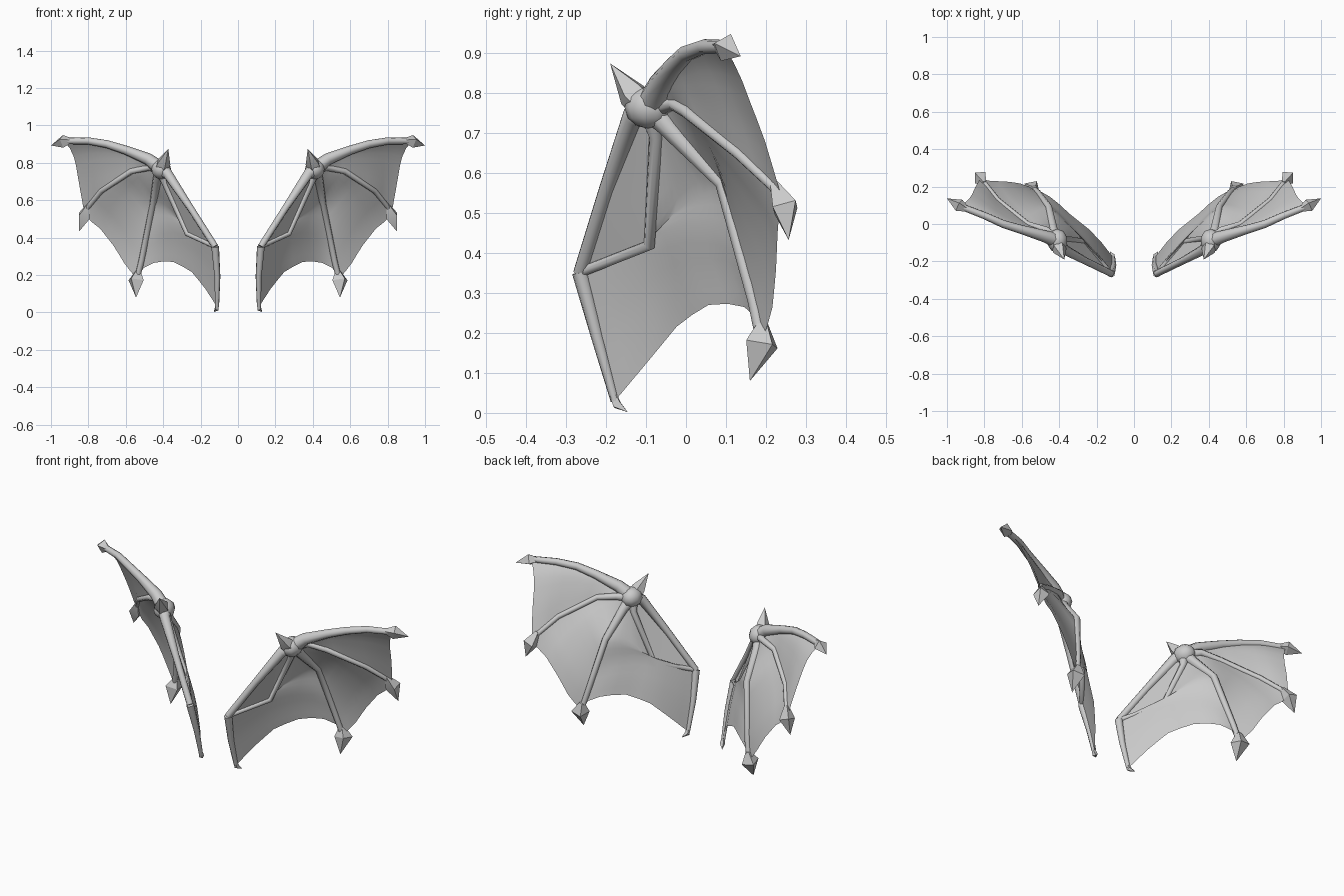
import bpy, bmesh
from mathutils import Vector, Matrix

if "Cube" in bpy.data.objects:
    bpy.data.objects.remove(bpy.data.objects["Cube"])

grey = bpy.data.materials.new("bone_grey")
grey.diffuse_color = (0.6, 0.6, 0.6, 1)
grey.use_nodes = True
grey.node_tree.nodes["Principled BSDF"].inputs["Base Color"].default_value = grey.diffuse_color


def finish(name, bm, angle=0.7):
    """Turn a right-hand part into an object mirrored to the left wing."""
    bmesh.ops.recalc_face_normals(bm, faces=bm.faces)
    me = bpy.data.meshes.new(name)
    bm.to_mesh(me)
    bm.free()
    me.materials.append(grey)
    ob = bpy.data.objects.new(name, me)
    bpy.context.collection.objects.link(ob)
    ob.modifiers.new("mirror", 'MIRROR').use_mirror_merge = False
    bpy.ops.object.select_all(action='DESELECT')
    ob.select_set(True)
    bpy.context.view_layer.objects.active = ob
    bpy.ops.object.shade_smooth_by_angle(angle=angle)
    return ob


def sweep(name, path, radii, sides=8, angle=0.9):
    """Tapered tube along a path; a zero radius makes a pointed end."""
    pts = [Vector(p) for p in path]
    bm = bmesh.new()
    rings = []
    up = Vector((0.5, -0.8, 0.3))
    for i, (p, r) in enumerate(zip(pts, radii)):
        d = Vector()
        if i:
            d += (p - pts[i - 1]).normalized()
        if i < len(pts) - 1:
            d += (pts[i + 1] - p).normalized()
        d.normalize()
        u = (up - d * up.dot(d)).normalized()
        up = u
        rings.append([bm.verts.new(p + Matrix.Rotation(6.2831853 * k / sides, 3, d) @ u * max(r, 1e-5))
                      for k in range(sides)])
    for a, b in zip(rings, rings[1:]):
        for k in range(sides):
            j = (k + 1) % sides
            bm.faces.new((a[k], a[j], b[j], b[k]))
    bm.faces.new(rings[0])
    bm.faces.new(rings[-1])
    bmesh.ops.remove_doubles(bm, verts=bm.verts, dist=1e-4)
    return finish(name, bm, angle)


def along(path, t):
    """Point at fraction t of the length of a polyline."""
    pts = [Vector(p) for p in path]
    lens = [(b - a).length for a, b in zip(pts, pts[1:])]
    left = t * sum(lens)
    for a, b, l in zip(pts, pts[1:], lens):
        if left <= l:
            return a.lerp(b, left / l)
        left -= l
    return pts[-1]


def membrane(name, bone_a, bone_b, rim=None, rows=10, cols=8):
    """Skin stretched between two bones, with a scalloped outer rim."""
    a1, b1 = Vector(bone_a[-1]), Vector(bone_b[-1])
    rim = [bone_a[-1]] + (rim or []) + [bone_b[-1]]
    bm = bmesh.new()
    grid = []
    for i in range(rows + 1):
        t = i / rows
        a, b = along(bone_a, t), along(bone_b, t)
        row = []
        for j in range(cols + 1):
            s = j / cols
            shift = (along(rim, s) - a1.lerp(b1, s)) if a1 != b1 else Vector()
            row.append(bm.verts.new(a.lerp(b, s) + shift * t ** 1.5))
        grid.append(row)
    for r, q in zip(grid, grid[1:]):
        for j in range(cols):
            bm.faces.new((r[j], r[j + 1], q[j + 1], q[j]))
    bmesh.ops.remove_doubles(bm, verts=bm.verts, dist=1e-4)
    return finish(name, bm, 0.6)


# Bone paths of the right-hand wing
hub = (0.41, -0.09, 0.765)
top = [hub, (0.48, -0.065, 0.82), (0.60, -0.03, 0.868), (0.70, 0.0, 0.9),
       (0.80, 0.045, 0.917), (0.93, 0.095, 0.917)]
mid = [hub, (0.47, -0.03, 0.775), (0.57, 0.0, 0.755), (0.73, 0.13, 0.65),
       (0.80, 0.22, 0.565), (0.82, 0.245, 0.52)]
low = [hub, (0.43, -0.04, 0.71), (0.455, 0.09, 0.575), (0.515, 0.17, 0.28),
       (0.54, 0.19, 0.18)]
wrist = (0.122, -0.265, 0.352)
arm = [hub, (0.375, -0.135, 0.74), (0.255, -0.2, 0.56), wrist]
strut = [hub, (0.39, -0.075, 0.69), (0.27, -0.092, 0.42), wrist]
tail = [wrist, (0.11, -0.222, 0.19), (0.112, -0.178, 0.03)]

# Bones
sweep("top_finger", top, [.04, .032, .024, .021, .019, .017])
sweep("middle_finger", mid, [.03, .018, .016, .014, .013, .013])
sweep("lower_finger", low, [.035, .026, .018, .016, .015])
sweep("arm", arm, [.045, .028, .019, .018])
sweep("inner_strut", strut, [.035, .018, .015, .013])
sweep("tail_finger", tail, [.021, .016, .011])

# Shoulder knuckle with its thumb spike
bm = bmesh.new()
bmesh.ops.create_uvsphere(bm, u_segments=10, v_segments=6, radius=1)
for v in bm.verts:
    v.co = Vector(hub) + Vector((v.co.x * .055, v.co.y * .064, v.co.z * .054))
finish("shoulder_knuckle", bm, 1.0)
sweep("thumb_spike", [(.41, -.105, .77), (.398, -.135, .80), (.373, -.19, .875)],
      [.04, .038, 0], 5, 0.5)

# Claws: a flared collar ending in a point
sweep("top_claw", [(.895, .08, .918), (.935, .1, .915), (1.0, .137, .893)],
      [.016, .036, 0], 4, 0.4)
sweep("middle_claw", [(.80, .22, .575), (.823, .248, .515), (.85, .257, .433)],
      [.013, .042, 0], 4, 0.4)
sweep("lower_claw", [(.533, .193, .225), (.545, .19, .172), (.545, .16, .08)],
      [.015, .048, 0], 4, 0.4)
sweep("tail_claw", [(.112, -.182, .045), (.113, -.172, .02), (.13, -.146, .002)],
      [.011, .014, 0], 4, 0.4)

# Wing skin
membrane("upper_skin", top, mid,
         [(.885, .13, .86), (.865, .16, .78), (.85, .195, .69), (.832, .225, .59)])
membrane("outer_skin", mid, low,
         [(.785, .232, .485), (.75, .23, .465), (.66, .225, .35), (.60, .215, .25)])
membrane("inner_skin", low, strut + tail[1:],
         [(.51, .18, .235), (.43, .135, .275), (.34, .05, .27), (.25, -.02, .22),
          (.18, -.09, .135)], 14, 10)
membrane("arm_skin", arm, strut)
